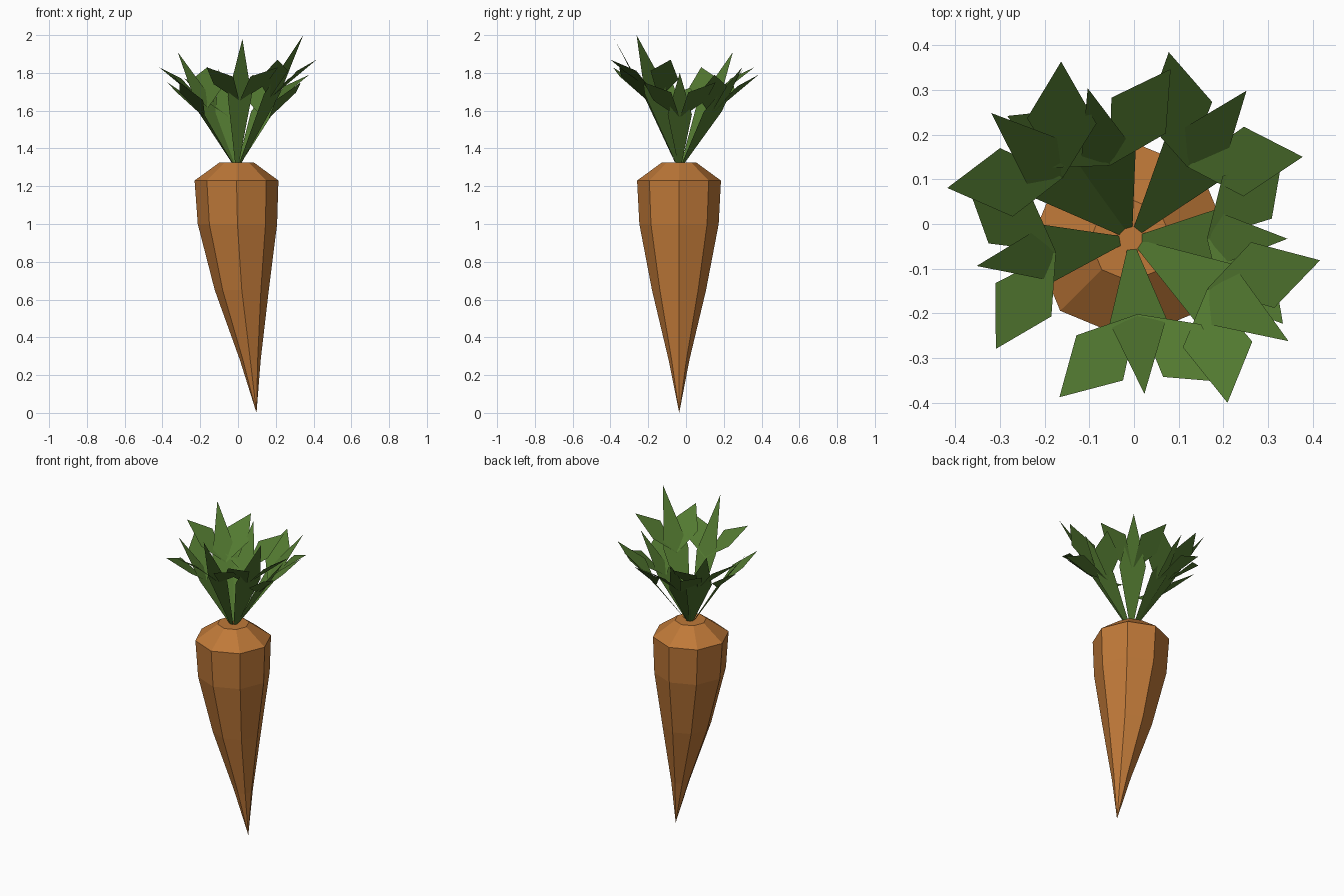
import bpy
from math import cos, sin, pi, radians

if "Cube" in bpy.data.objects:
    bpy.data.objects.remove(bpy.data.objects["Cube"])


def material(name, color):
    m = bpy.data.materials.new(name)
    m.diffuse_color = color
    m.use_nodes = True
    m.node_tree.nodes["Principled BSDF"].inputs["Base Color"].default_value = m.diffuse_color
    return m


def add_mesh(name, verts, faces, mat):
    me = bpy.data.meshes.new(name)
    me.from_pydata(verts, [], faces)
    me.materials.append(mat)
    me.update()
    ob = bpy.data.objects.new(name, me)
    bpy.context.collection.objects.link(ob)
    return ob


orange = material("root_orange", (0.52, 0.19, 0.04, 1))
green = material("leaf_green", (0.085, 0.19, 0.03, 1))

# Root: eight-sided rings (centre x, z, radius) lofted down to a bent tip
CY = -0.037
N = 8
rings = [(-0.007, 1.325, 0.092), (-0.008, 1.23, 0.222), (-0.003, 1.0, 0.21),
         (0.02, 0.65, 0.143), (0.065, 0.28, 0.055)]
verts = [(cx + r * cos(2 * pi * i / N), CY + r * sin(2 * pi * i / N), z)
         for cx, z, r in rings for i in range(N)]
faces = [tuple(range(N))]
for k in range(len(rings) - 1):
    for i in range(N):
        j = (i + 1) % N
        faces.append((k * N + i, (k + 1) * N + i, (k + 1) * N + j, k * N + j))
tip = len(verts)
verts.append((0.098, -0.036, 0.0))
last = (len(rings) - 1) * N
faces += [(last + i, tip, last + (i + 1) % N) for i in range(N)]
add_mesh("root", verts, faces, orange)


# Leaf: a long main kite with a mirrored pair of side leaflets
def leaf(name, angle, reach, z_tip, z_side):
    a = radians(angle)
    s = reach / 0.35
    z0 = 1.32
    rise = z_tip - z0

    def place(u, v, z):
        return (-0.007 + u * cos(a) - v * sin(a), -0.033 + u * sin(a) + v * cos(a), z)

    zw = z0 + 0.54 * rise
    pts = [(0.022, -0.01, z0), (0.022, 0.01, z0), (0.185 * s, 0.064 * s, zw),
           (reach, 0, z_tip), (0.185 * s, -0.064 * s, zw)]
    fcs = [(0, 4, 3, 2, 1)]
    zb = z0 + 0.5 * rise
    grow = 1 + 0.6 * (s - 1)
    for side in (1, -1):
        n = len(pts)
        pts += [(0.17 * s, 0.0, zb),
                (0.315 * grow, side * 0.045, zb + 0.72 * (z_side - zb)),
                (0.34 * grow, side * 0.19, z_side),
                (0.205 * grow, side * 0.14, zb + 0.5 * (z_side - zb))]
        f = (n, n + 1, n + 2, n + 3)
        fcs.append(f if side > 0 else f[::-1])
    add_mesh(name, [place(*p) for p in pts], fcs, green)


# angle, reach, tip height, leaflet tip height
leaves = [(-85, 0.348, 1.98, 1.83), (-33, 0.42, 2.0, 1.87), (0, 0.35, 1.80, 1.75),
          (52, 0.42, 1.83, 1.79), (106, 0.35, 1.82, 1.77), (138, 0.42, 1.91, 1.83),
          (190, 0.35, 1.80, 1.75)]
for i, spec in enumerate(leaves):
    leaf(f"leaf_{i + 1}", *spec)
